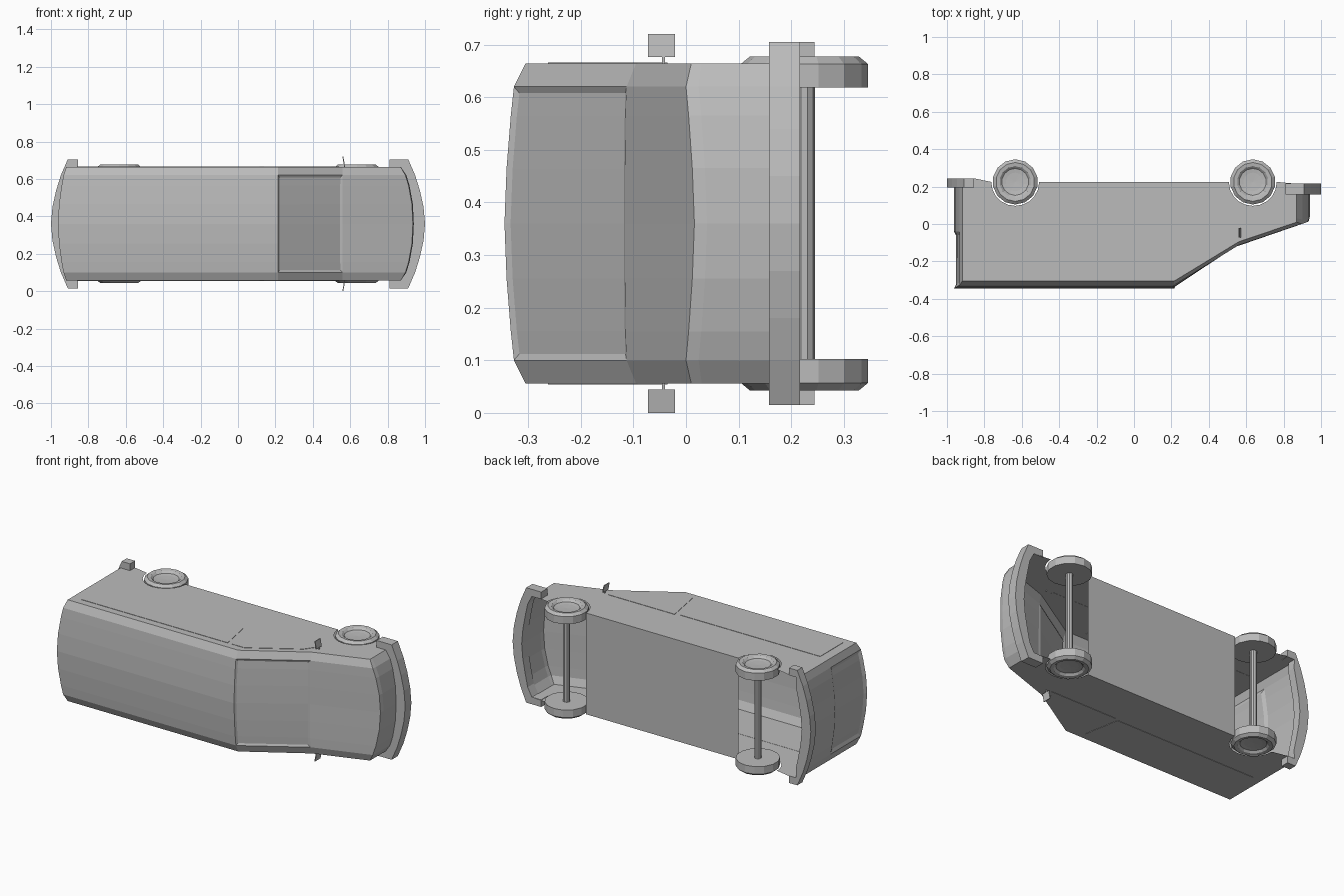
import bpy, bmesh, math
from mathutils import Vector

if "Cube" in bpy.data.objects:
    bpy.data.objects.remove(bpy.data.objects["Cube"])

CZ = 0.36          # middle of the van's width (it lies on its side)
HALF = 0.304       # half body width
AX, AY = 0.635, 0.225   # wheel centres

grey = bpy.data.materials.new("light grey")
grey.diffuse_color = (0.5, 0.5, 0.5, 1)
grey.use_nodes = True
grey.node_tree.nodes["Principled BSDF"].inputs["Base Color"].default_value = grey.diffuse_color


def finish(name, bm, recalc=True):
    if recalc:
        bmesh.ops.recalc_face_normals(bm, faces=bm.faces)
    me = bpy.data.meshes.new(name)
    bm.to_mesh(me)
    bm.free()
    me.materials.append(grey)
    ob = bpy.data.objects.new(name, me)
    bpy.context.collection.objects.link(ob)
    return ob


def prism(name, pts, axis, a, b):
    """Extrude a 2D outline from a to b; axis y: pts=(x,z), axis z: pts=(x,y)."""
    bm = bmesh.new()
    def put(p, t):
        return (p[0], t, p[1]) if axis == 'y' else (p[0], p[1], t)
    lo = [bm.verts.new(put(p, a)) for p in pts]
    hi = [bm.verts.new(put(p, b)) for p in pts]
    n = len(pts)
    bm.faces.new(lo)
    bm.faces.new(hi)
    for i in range(n):
        j = (i + 1) % n
        bm.faces.new((lo[i], lo[j], hi[j], hi[i]))
    return finish(name, bm)


def lathe(name, profile, cx, cy, side, n):
    """Spin (radius, offset from centre) points around the z direction."""
    bm = bmesh.new()
    rings = []
    for r, w in profile:
        z = CZ + side * w
        if r == 0:
            rings.append([bm.verts.new((cx, cy, z))] * n)
        else:
            rings.append([bm.verts.new((cx + r * math.cos(2 * math.pi * (k + .5) / n),
                                        cy + r * math.sin(2 * math.pi * (k + .5) / n), z))
                          for k in range(n)])
    for A, B in zip(rings, rings[1:]):
        for k in range(n):
            j = (k + 1) % n
            bm.faces.new(list(dict.fromkeys((A[k], A[j], B[j], B[k]))))
    return finish(name, bm)


# Body shell: one side profile per width station, bowed at roof, nose and tail
#        w     roof   tail   hood_x hood_y  base_y
stations = [(0.0, .345, -.962, .935, .016, -.116),
            (.105, .341, -.957, .930, .012, -.116),
            (.205, .333, -.943, .912, .005, -.115),
            (.26, .327, -.933, .895, .000, -.113),
            (HALF, .305, -.918, .870, .010, -.095)]
cols = [(-s[0],) + s[1:] for s in reversed(stations[1:])] + stations
bm = bmesh.new()
grid = []
for w, roof, tail, hx, hy, by in cols:
    prof = [(tail, .24), (tail, -.04), (tail, -roof), (.215, -roof), (.56, by),
            (hx, hy), (hx + .005, hy + .024), (hx + .005, .215)]
    if abs(w) == HALF:
        prof[6], prof[7] = (hx, hy + .02), (hx, .215)
    grid.append([bm.verts.new((x, y, CZ + w)) for x, y in prof])
screen, tailgate = [], []
for i, (A, B) in enumerate(zip(grid, grid[1:])):
    for k in range(7):
        f = bm.faces.new((A[k], A[k + 1], B[k + 1], B[k]))
        if 0 < i < len(grid) - 2:
            if k == 3:
                screen.append(f)
            elif k == 1:
                tailgate.append(f)


def arch(cx):
    return [(cx + .128 * math.cos(math.pi * k / 10), AY - .128 * math.sin(math.pi * k / 10))
            for k in range(11)]


# Side walls with wheel arches, and the floor between the axles
bottom = arch(AX) + arch(-AX) + [(-.85, .243)]
rows = []
for col, s in ((grid[0], -1), (grid[-1], 1)):
    low = [bm.verts.new((x, y, CZ + s * HALF)) for x, y in bottom]
    bm.faces.new(col + low)
    rows.append(low)
bm.faces.new((rows[0][10], rows[0][11], rows[1][11], rows[1][10]))
bmesh.ops.recalc_face_normals(bm, faces=bm.faces)
if screen[0].normal.y > 0:
    bmesh.ops.reverse_faces(bm, faces=bm.faces)
# Recessed windscreen and tailgate window
bmesh.ops.inset_region(bm, faces=screen, thickness=.012, depth=-.006, use_even_offset=True)
bmesh.ops.inset_region(bm, faces=tailgate, thickness=.02, depth=-.01, use_even_offset=True)
finish("van_body", bm, recalc=False)

# Side windows, mirrors and wheels on both sides
rear_win = [(-.86, -.262), (.115, -.262), (.075, -.045), (-.86, -.045)]
front_win = [(.14, -.262), (.225, -.262), (.50, -.092), (.54, -.035), (.10, -.035)]
tyre = [(0, .298), (.05, .300), (.072, .303), (.084, .314), (.104, .317),
        (.121, .303), (.121, .258), (0, .258)]
for s, tag in ((1, "right"), (-1, "left")):
    for nm, pts in (("rear", rear_win), ("front", front_win)):
        prism(f"{nm}_side_window_{tag}", pts, 'z', CZ + s * (HALF - .001), CZ + s * (HALF + .002))
    prism(f"mirror_{tag}", [(.566, CZ + s * .316), (.571, CZ + s * .316),
                            (.563, CZ + s * .36), (.558, CZ + s * .36)], 'y', -.072, -.021)
    prism(f"mirror_stem_{tag}", [(.567, CZ + s * .30), (.572, CZ + s * .30),
                                 (.570, CZ + s * .318), (.565, CZ + s * .318)], 'y', -.046, -.04)
    for cx, nm in ((AX, "front"), (-AX, "rear")):
        lathe(f"{nm}_wheel_{tag}", tyre, cx, AY, s, 14)

# Axles
for cx, nm in ((AX, "front"), (-AX, "rear")):
    lathe(f"{nm}_axle", [(.02, -.27), (.02, .27)], cx, AY, 1, 10)

# Curved bumpers wrapping round the corners
outer = [(.81, .345), (.91, .345), (.947, .26), (.972, .18), (.992, .09), (1.0, 0)]
inner = [(.94, 0), (.932, .09), (.915, .18), (.90, .25), (.872, .302), (.81, .302)]
half_in = inner[1:]
outline = (outer + [(x, -w) for x, w in reversed(outer[:-1])]
           + [(x, -w) for x, w in reversed(half_in)] + inner)
prism("front_bumper", [(x, CZ + w) for x, w in outline], 'y', .158, .217)


def back(x):
    return -1 + (1 - x) * (.145 / .19) if x < .9 else -x


prism("rear_bumper", [(back(x), CZ + w) for x, w in outline], 'y', .196, .244)
